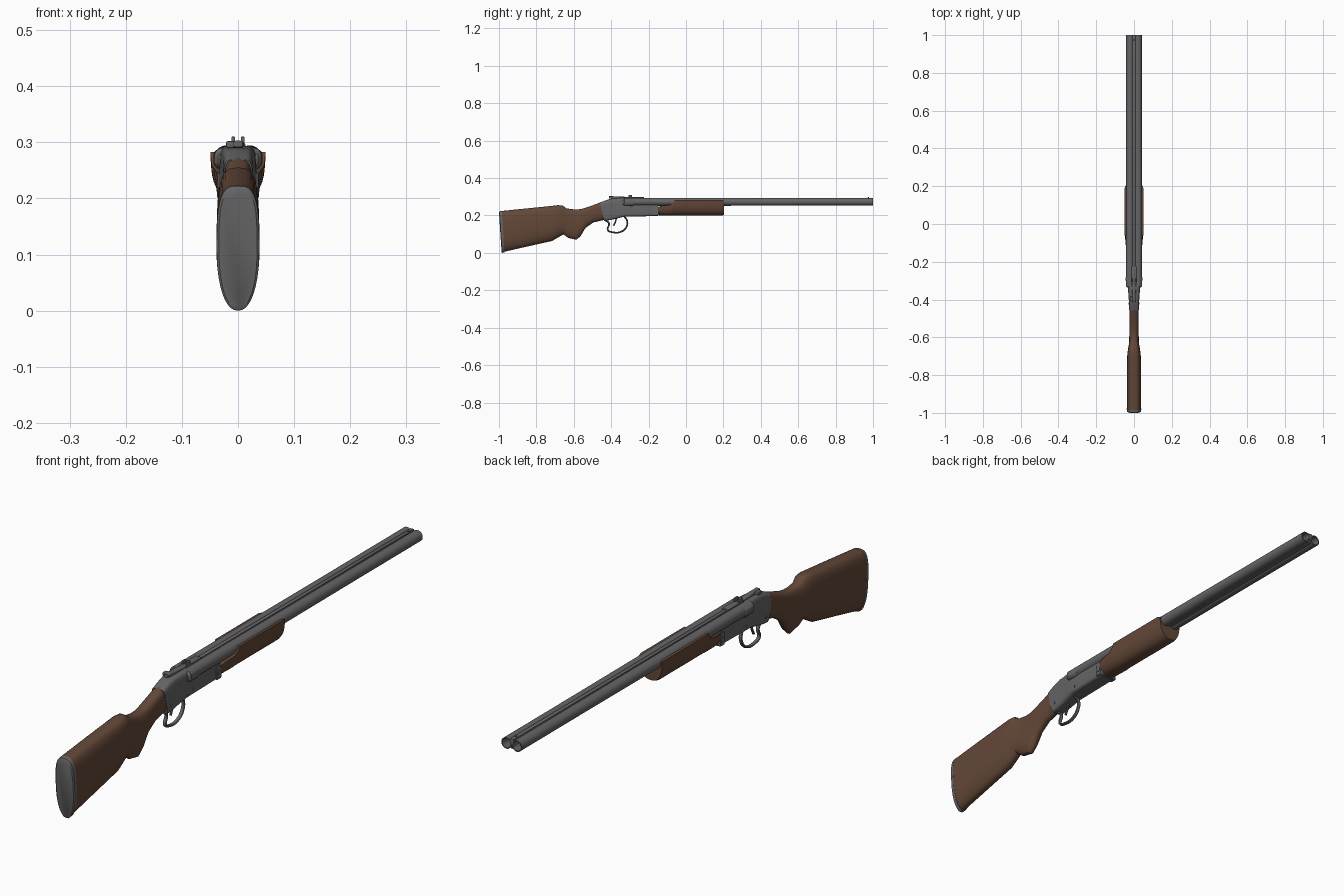
import bpy, bmesh, math
from mathutils import Vector, Matrix

if "Cube" in bpy.data.objects:
    bpy.data.objects.remove(bpy.data.objects["Cube"])


def material(name, col):
    m = bpy.data.materials.new(name)
    m.diffuse_color = (*col, 1)
    m.use_nodes = True
    m.node_tree.nodes["Principled BSDF"].inputs["Base Color"].default_value = m.diffuse_color
    return m


WOOD = material("walnut_wood", (0.125, 0.064, 0.039))
STEEL = material("gun_steel", (0.13, 0.13, 0.135))


def finish(bm, name, mat, angle=35):
    bmesh.ops.recalc_face_normals(bm, faces=bm.faces)
    me = bpy.data.meshes.new(name)
    bm.to_mesh(me)
    bm.free()
    ob = bpy.data.objects.new(name, me)
    bpy.context.collection.objects.link(ob)
    me.materials.append(mat)
    bpy.ops.object.select_all(action='DESELECT')
    bpy.context.view_layer.objects.active = ob
    ob.select_set(True)
    bpy.ops.object.shade_smooth_by_angle(angle=math.radians(angle))
    return ob


def skin(name, rings, mat, closed=False, angle=35):
    """Join rings of points; cap the ends, or close the rings on themselves."""
    bm = bmesh.new()
    vs = [[bm.verts.new(p) for p in r] for r in rings]
    n = len(vs[0])
    pairs = list(zip(vs, vs[1:])) + ([(vs[-1], vs[0])] if closed else [])
    for a, b in pairs:
        for i in range(n):
            j = (i + 1) % n
            bm.faces.new((a[i], a[j], b[j], b[i]))
    if not closed:
        bm.faces.new(vs[0])
        bm.faces.new(vs[-1])
    return finish(bm, name, mat, angle)


def spow(v, e):
    return math.copysign(abs(v) ** e, v)


def loft(name, sections, mat, top=3.5, low=2.2, n=40, angle=35):
    """Sections: y top, z top, y bottom, z bottom, half width."""
    rings = []
    for yt, zt, yb, zb, w in sections:
        ring = []
        for i in range(n):
            t = 2 * math.pi * i / n
            e = 2 / (top if math.sin(t) > 0 else low)
            s = (spow(math.sin(t), e) + 1) / 2
            ring.append((w * spow(math.cos(t), e), yb + (yt - yb) * s, zb + (zt - zb) * s))
        rings.append(ring)
    return skin(name, rings, mat, angle=angle)


def box(name, lo, hi, mat, bevel=0.002):
    bm = bmesh.new()
    bmesh.ops.create_cube(bm, size=1)
    for v in bm.verts:
        v.co = Vector([(a + b) / 2 + c * (b - a) for a, b, c in zip(lo, hi, v.co)])
    bmesh.ops.bevel(bm, geom=bm.edges[:], offset=bevel, segments=2, affect='EDGES', profile=0.5)
    return finish(bm, name, mat)


def pin(name, y, z, r, half):
    bm = bmesh.new()
    bmesh.ops.create_cone(bm, cap_ends=True, segments=16, radius1=r, radius2=r, depth=2 * half,
                          matrix=Matrix.Translation((0, y, z)) @ Matrix.Rotation(math.pi / 2, 4, 'Y'))
    return finish(bm, name, STEEL)


def rod(name, pts, radius, widen):
    cu = bpy.data.curves.new(name, 'CURVE')
    cu.dimensions = '3D'
    cu.bevel_depth, cu.bevel_resolution, cu.resolution_u = radius, 2, 6
    cu.use_fill_caps = True
    sp = cu.splines.new('BEZIER')
    sp.bezier_points.add(len(pts) - 1)
    for b, (y, z) in zip(sp.bezier_points, pts):
        b.co = (0, y, z)
        b.handle_left_type = b.handle_right_type = 'AUTO'
    ob = bpy.data.objects.new(name, cu)
    bpy.context.collection.objects.link(ob)
    ob.scale.x = widen
    cu.materials.append(STEEL)
    bpy.ops.object.select_all(action='DESELECT')
    bpy.context.view_layer.objects.active = ob
    ob.select_set(True)
    bpy.ops.object.convert(target='MESH')
    bpy.ops.object.shade_smooth_by_angle(angle=math.radians(40))


# Wooden stock with pistol grip, and its butt pad
loft("stock", [
    (-0.986, 0.224, -0.972, 0.006, 0.038), (-0.85, 0.238, -0.85, 0.034, 0.038),
    (-0.72, 0.251, -0.715, 0.064, 0.037), (-0.685, 0.255, -0.685, 0.082, 0.035),
    (-0.66, 0.254, -0.655, 0.099, 0.031), (-0.64, 0.238, -0.63, 0.080, 0.027),
    (-0.60, 0.233, -0.585, 0.070, 0.025), (-0.575, 0.233, -0.562, 0.092, 0.025),
    (-0.55, 0.237, -0.537, 0.134, 0.025), (-0.50, 0.254, -0.495, 0.163, 0.025),
    (-0.45, 0.273, -0.43, 0.178, 0.025)], WOOD, top=3.2)
loft("butt_pad", [
    (-1.0, 0.217, -0.986, 0.004, 0.034), (-0.997, 0.222, -0.983, 0.0, 0.038),
    (-0.985, 0.2245, -0.971, 0.003, 0.0385)], STEEL, top=3.2)

# Receiver body, bar under the barrels, breech fences
loft("receiver", [
    (-0.46, 0.269, -0.437, 0.172, 0.026), (-0.43, 0.281, -0.415, 0.174, 0.027),
    (-0.40, 0.290, -0.385, 0.180, 0.028), (-0.36, 0.293, -0.345, 0.190, 0.031),
    (-0.32, 0.294, -0.32, 0.194, 0.033)], STEEL, top=5, low=6)
loft("receiver_bar", [
    (-0.33, 0.270, -0.33, 0.194, 0.033), (-0.15, 0.265, -0.15, 0.197, 0.033)], STEEL, top=8, low=6)
loft("breech", [
    (-0.337, 0.285, -0.337, 0.252, 0.036), (-0.328, 0.292, -0.328, 0.247, 0.043),
    (-0.285, 0.292, -0.285, 0.247, 0.044), (-0.28, 0.290, -0.28, 0.249, 0.042)],
    STEEL, top=3.5, low=2.6)
box("hinge_block", (-0.037, -0.172, 0.199), (0.037, -0.145, 0.246), STEEL, 0.004)

# Hollow tapered barrels
for side, sx in (("left", -1), ("right", 1)):
    profile = [(0.0215, -0.33), (0.0215, -0.1), (0.021, 0.2), (0.0203, 0.59), (0.0203, 1.0),
               (0.0165, 1.0), (0.0165, -0.3)]
    rings = []
    for i in range(32):
        t = 2 * math.pi * i / 32
        rings.append([(sx * 0.021 + r * math.cos(t), y, 0.273 + r * math.sin(t)) for r, y in profile])
    skin(side + "_barrel", rings, STEEL, closed=True)
box("top_rib", (-0.007, -0.30, 0.272), (0.007, 1.0, 0.293), STEEL, 0.001)
box("lower_rib", (-0.006, -0.15, 0.256), (0.006, 0.995, 0.268), STEEL, 0.001)

# Wooden forend: U-shaped sections with a flat top and a stepped rear
sections = [(-0.15, 0.246, 0.202, 0.038), (-0.13, 0.252, 0.199, 0.042), (-0.085, 0.257, 0.199, 0.046),
            (-0.068, 0.268, 0.199, 0.048), (-0.06, 0.283, 0.199, 0.049), (0.19, 0.283, 0.199, 0.049),
            (0.203, 0.280, 0.203, 0.046)]
rings = []
for y, zt, zb, w in sections:
    ring = []
    for i in range(21):
        t = math.pi + math.pi * i / 20
        ring.append((w * spow(math.cos(t), 0.8), y, zt + (zt - zb) * spow(math.sin(t), 0.8)))
    rings.append(ring)
skin("forend", rings, WOOD)

# Trigger guard and trigger
rod("trigger_guard", [(-0.435, 0.176), (-0.412, 0.158), (-0.418, 0.122), (-0.395, 0.111),
                      (-0.345, 0.114), (-0.317, 0.142), (-0.316, 0.175), (-0.332, 0.197)], 0.0045, 1.7)
rod("trigger", [(-0.372, 0.19), (-0.378, 0.165), (-0.388, 0.145)], 0.004, 1.2)

# Top lever, rear sight posts and front bead
loft("top_lever", [(-0.412, 0.303, -0.412, 0.292, 0.008), (-0.39, 0.303, -0.39, 0.288, 0.008),
                   (-0.34, 0.301, -0.34, 0.288, 0.011), (-0.315, 0.299, -0.315, 0.288, 0.010)],
     STEEL, top=4, low=4, n=24)
box("lever_thumb_piece", (-0.021, -0.405, 0.290), (-0.006, -0.385, 0.302), STEEL)
box("sight_base", (-0.013, -0.315, 0.288), (0.013, -0.225, 0.298), STEEL)
for side, sx in (("left", -1), ("right", 1)):
    x = sx * 0.0085
    box(side + "_sight_post", (x - 0.0035, -0.308, 0.294), (x + 0.0035, -0.288, 0.310), STEEL, 0.001)
bm = bmesh.new()
bmesh.ops.create_uvsphere(bm, u_segments=12, v_segments=8, radius=0.004,
                          matrix=Matrix.Translation((0, 0.975, 0.295)))
finish(bm, "front_bead", STEEL, 60)

# Pins through the receiver
for k, (y, z, r, h) in enumerate([(-0.42, 0.2, 0.005, 0.029), (-0.30, 0.215, 0.005, 0.0345),
                                  (-0.158, 0.222, 0.010, 0.0385)]):
    pin("receiver_pin_%d" % (k + 1), y, z, r, h)
